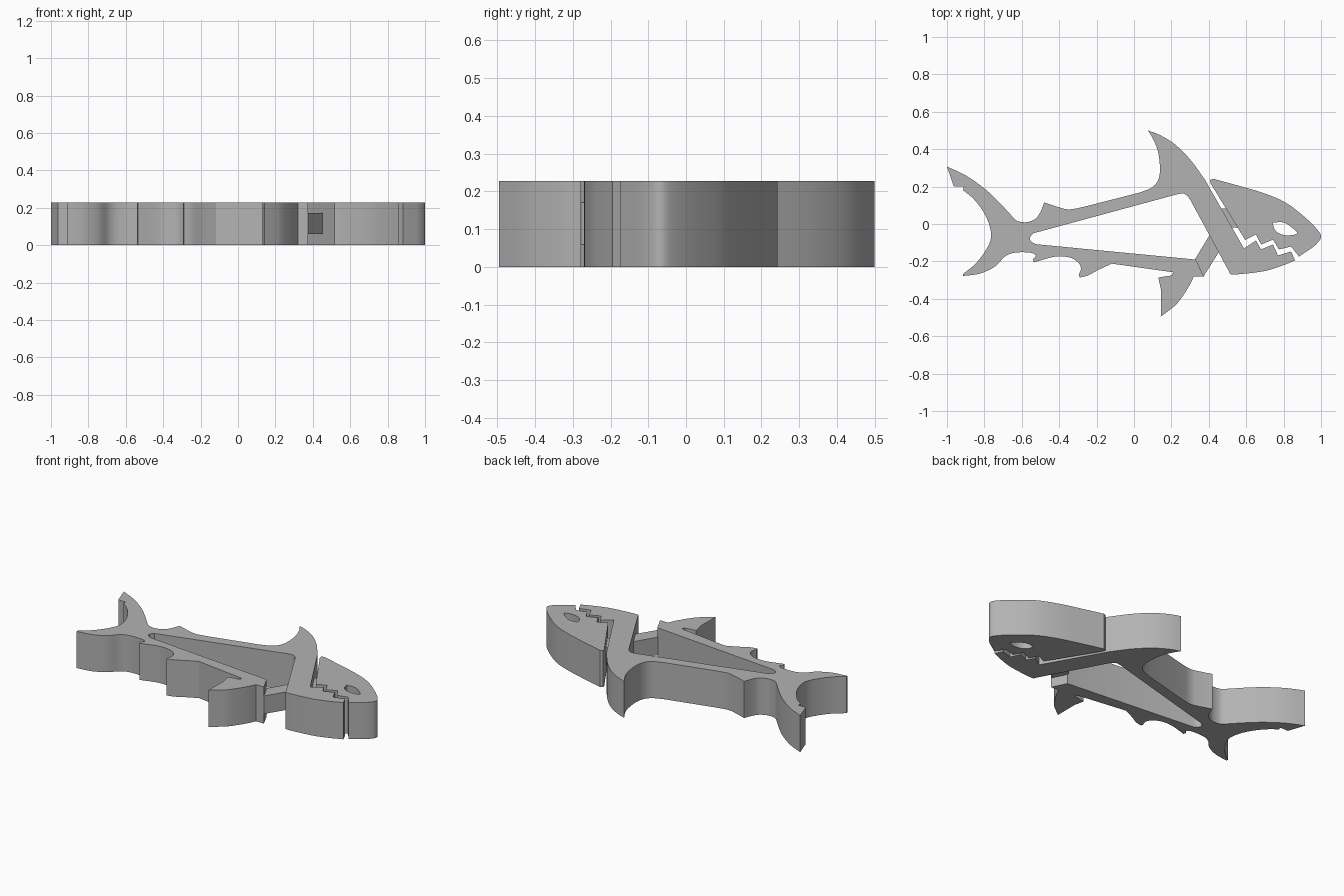
import bpy, bmesh, math
from mathutils import Vector

if "Cube" in bpy.data.objects:
    bpy.data.objects.remove(bpy.data.objects["Cube"])

HEIGHT = 0.228
grey = bpy.data.materials.new("plain grey")
grey.diffuse_color = (0.45, 0.45, 0.45, 1)
grey.use_nodes = True
grey.node_tree.nodes["Principled BSDF"].inputs["Base Color"].default_value = grey.diffuse_color


def smooth(pts, steps=4):
    """Catmull-Rom curve through a run of points."""
    p = [Vector(q) for q in pts]
    p = [2 * p[0] - p[1]] + p + [2 * p[-1] - p[-2]]
    out = []
    for a, b, c, d in zip(p, p[1:], p[2:], p[3:]):
        for i in range(steps):
            t = i / steps
            v = 0.5 * (2 * b + (c - a) * t + (2 * a - 5 * b + 4 * c - d) * t * t
                       + (3 * b - a - 3 * c + d) * t ** 3)
            out.append((v.x, v.y))
    return out + [tuple(p[-2])]


def plate(name, loops, z0=0.0, z1=HEIGHT):
    """Extrude an outline, with optional hole loops, into a solid plate."""
    bm = bmesh.new()
    edges = []
    for loop in loops:
        clean = []
        for q in loop:
            if not clean or (Vector(q) - Vector(clean[-1])).length > 1e-4:
                clean.append(q)
        if (Vector(clean[0]) - Vector(clean[-1])).length < 1e-4:
            clean.pop()
        vs = [bm.verts.new((x, y, z0)) for x, y in clean]
        edges += [bm.edges.new((vs[i - 1], vs[i])) for i in range(len(vs))]
    bmesh.ops.triangle_fill(bm, edges=edges, use_beauty=True, normal=(0, 0, 1))
    res = bmesh.ops.extrude_face_region(bm, geom=bm.faces[:], use_keep_orig=True)
    top = [g for g in res["geom"] if isinstance(g, bmesh.types.BMVert)]
    bmesh.ops.translate(bm, verts=top, vec=(0, 0, z1 - z0))
    bmesh.ops.recalc_face_normals(bm, faces=bm.faces[:])
    mesh = bpy.data.meshes.new(name)
    bm.to_mesh(mesh)
    bm.free()
    mesh.materials.append(grey)
    for f in mesh.polygons:
        f.use_smooth = True
    mesh.set_sharp_from_angle(angle=math.radians(30))
    obj = bpy.data.objects.new(name, mesh)
    bpy.context.collection.objects.link(obj)
    return obj


# Body runs, clockwise from the upper tail tip
tail_top = smooth([(-1, .307), (-.9, .26), (-.8, .19), (-.72, .115), (-.65, .04),
                   (-.62, .015), (-.57, .01), (-.525, .03), (-.5, .065), (-.48, .115)])
back = smooth([(-.48, .115), (-.41, .092), (-.345, .078), (-.26, .094)])
dorsal_rear = smooth([(.03, .168), (.096, .195), (.128, .233), (.139, .29),
                      (.13, .38), (.107, .445), (.075, .5)])
dorsal_front = smooth([(.075, .5), (.14, .475), (.22, .425), (.3, .345),
                       (.37, .25), (.385, .227)])
lower_teeth = [(.588, -.131), (.652, -.088), (.679, -.136), (.743, -.11),
               (.77, -.168), (.84, -.147), (.861, -.195)]
chin = smooth([(.861, -.195), (.78, -.227), (.685, -.254), (.53, -.27), (.508, -.254)])
inner_front = smooth([(.3, .131), (.283, .152), (.262, .163), (.235, .16)])
inner_rear = smooth([(-.54, -.05), (-.556, -.072), (-.55, -.094), (-.525, -.108)])
arm_end = [(.33, -.19), (.374, -.28)]
side_fin = smooth([(.32, -.28), (.29, -.34), (.235, -.42), (.19, -.46), (.143, -.495)])
fin_rear = [(.144, -.35), (.13, -.286), (.203, -.275), (.208, -.258)]
belly_fin = smooth([(-.118, -.212), (-.19, -.245), (-.245, -.275), (-.29, -.286)])
belly = smooth([(-.295, -.27), (-.284, -.243), (-.295, -.21), (-.34, -.18),
                (-.42, -.174), (-.535, -.205)])
tail_low = smooth([(-.54, -.19), (-.525, -.168), (-.556, -.153), (-.636, -.153),
                   (-.69, -.174), (-.743, -.227), (-.823, -.265), (-.914, -.278)])
tail_rear = smooth([(-.915, -.268), (-.85, -.215), (-.797, -.147), (-.765, -.078),
                    (-.775, 0), (-.813, .078), (-.866, .142), (-.914, .18)])
tail_notch = [(-.91, .2), (-.963, .2)]
plate("body", [tail_top + back + dorsal_rear + dorsal_front + lower_teeth + chin
               + inner_front + inner_rear + arm_end + side_fin + fin_rear
               + belly_fin + belly + tail_low + tail_rear + tail_notch])

# Head with upper teeth and a through-cut eye
snout = smooth([(.422, .242), (.54, .21), (.685, .168), (.81, .115), (.915, .035),
                (.98, -.03), (1, -.07), (.973, -.11), (.93, -.142), (.882, -.174)])
upper_teeth = [(.84, -.12), (.775, -.136), (.743, -.083), (.68, -.11),
               (.652, -.056), (.594, -.085), (.41, .217), (.406, .235)]
eye = smooth([(.743, .008), (.8, .008), (.845, -.02), (.872, -.05), (.823, -.061),
              (.775, -.05), (.749, -.024), (.743, .008)])
plate("head", [snout + upper_teeth, eye])

# Thin mid-height links across the two gaps
plate("belly_link", [[(.325, -.19), (.41, -.05), (.46, -.14), (.372, -.28)]], .059, .171)
plate("neck_link", [[(.462, .083), (.502, .083), (.56, -.02), (.52, -.02)]], .059, .171)
